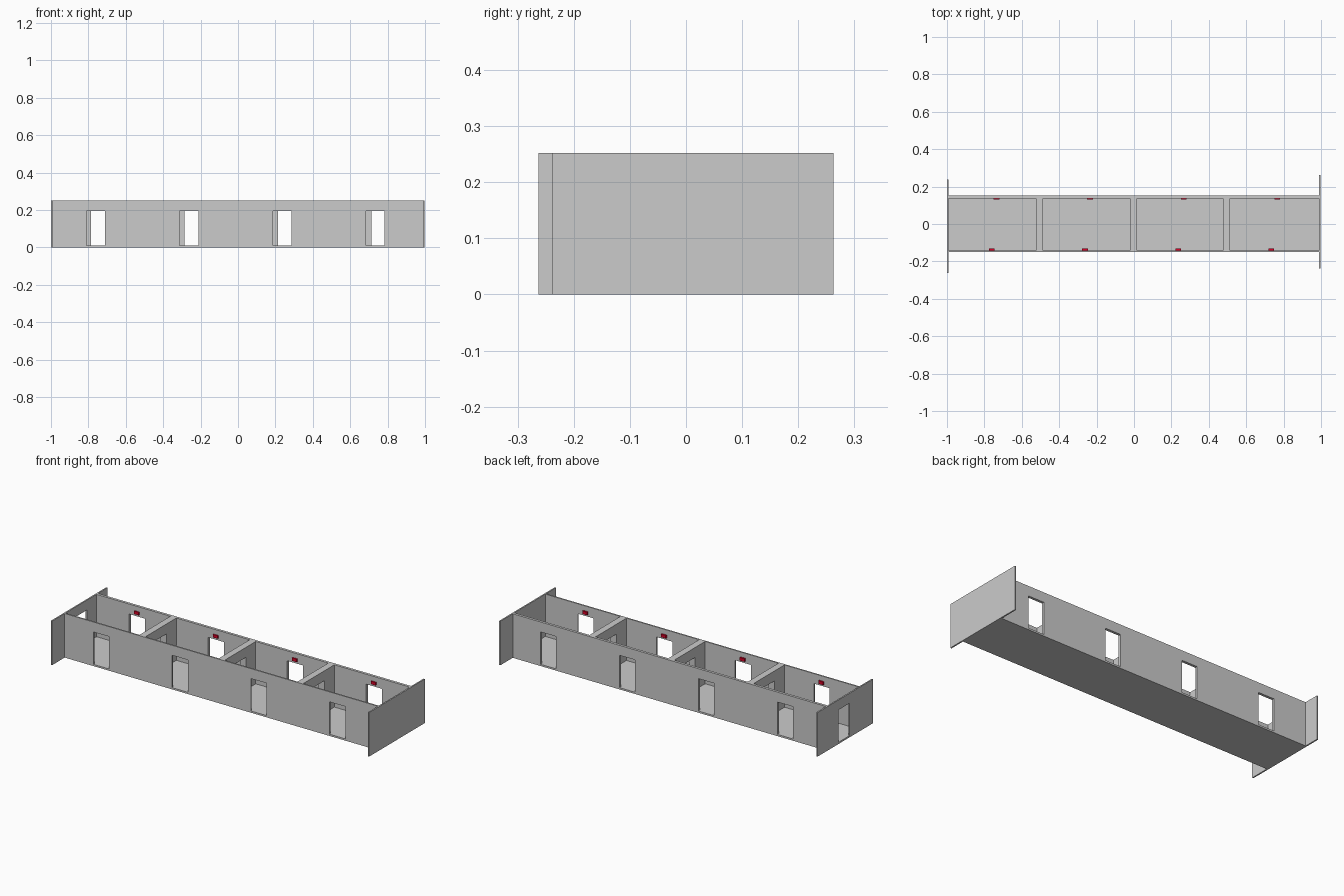
import bpy, bmesh
from mathutils import Vector

if "Cube" in bpy.data.objects:
    bpy.data.objects.remove(bpy.data.objects["Cube"])

FLOOR, TOP, DOOR_TOP = 0.01, 0.252, 0.195
HALF_DOOR = 0.05

red = bpy.data.materials.new("red_lamp")
red.diffuse_color = (0.7, 0.0, 0.02, 1)
red.use_nodes = True
red.node_tree.nodes["Principled BSDF"].inputs["Base Color"].default_value = red.diffuse_color


def finish(bm, name, mat=None):
    bmesh.ops.recalc_face_normals(bm, faces=bm.faces[:])
    me = bpy.data.meshes.new(name)
    bm.to_mesh(me)
    bm.free()
    ob = bpy.data.objects.new(name, me)
    bpy.context.collection.objects.link(ob)
    if mat:
        me.materials.append(mat)
    return ob


def box(name, lo, hi, mat=None):
    bm = bmesh.new()
    bmesh.ops.create_cube(bm, size=1)
    lo, hi = Vector(lo), Vector(hi)
    for v in bm.verts:
        v.co = (lo + hi) / 2 + v.co * (hi - lo)
    return finish(bm, name, mat)


def wall(name, axis, start, end, near, far, doors, base=FLOOR):
    """Upright slab along an axis, its outline notched at each door centre."""
    pts = [(start, base)]
    for d in doors:
        a, b = d - HALF_DOOR, d + HALF_DOOR
        pts += [(a, base), (a, DOOR_TOP), (b, DOOR_TOP), (b, base)]
    pts += [(end, base), (end, TOP), (start, TOP)]
    along_x = axis == 'X'
    bm = bmesh.new()
    face = bm.faces.new([bm.verts.new((s, near, z) if along_x else (near, s, z))
                         for s, z in pts])
    out = bmesh.ops.extrude_face_region(bm, geom=[face])
    step = Vector((0, far - near, 0)) if along_x else Vector((far - near, 0, 0))
    bmesh.ops.translate(bm, vec=step,
                        verts=[g for g in out["geom"] if isinstance(g, bmesh.types.BMVert)])
    return finish(bm, name)


# floor slab
box("floor", (-0.992, -0.15, 0), (0.99, 0.152, FLOOR))

# long walls with four doorways each
front_doors = [-0.76 + 0.498 * i for i in range(4)]
back_doors = [-0.735 + 0.5 * i for i in range(4)]
wall("front_wall", 'X', -0.992, 0.99, -0.15, -0.142, front_doors)
wall("back_wall", 'X', -0.992, 0.99, 0.137, 0.152, back_doors)

# room partitions with connecting doorways
for i, x in enumerate((-0.505, -0.003, 0.495)):
    wall(f"partition_{i + 1}", 'Y', -0.142, 0.137, x - 0.019, x + 0.019, [0.0])

# wide end plates: left one has a doorway, right one is closed
wall("left_end_plate", 'Y', -0.263, 0.239, -1.0, -0.992, [0.0])
box("left_threshold", (-1.0, -0.263, 0), (-0.992, 0.239, FLOOR))
box("right_end_plate", (0.99, -0.239, 0), (0.998, 0.263, TOP))

# small red lamps over the doorways
for side, doors, y0, y1 in (("front", front_doors, -0.142, -0.132),
                            ("back", back_doors, 0.130, 0.137)):
    for i, x in enumerate(doors):
        box(f"{side}_door_lamp_{i + 1}", (x - 0.015, y0, 0.207),
            (x + 0.015, y1, 0.224), red)
